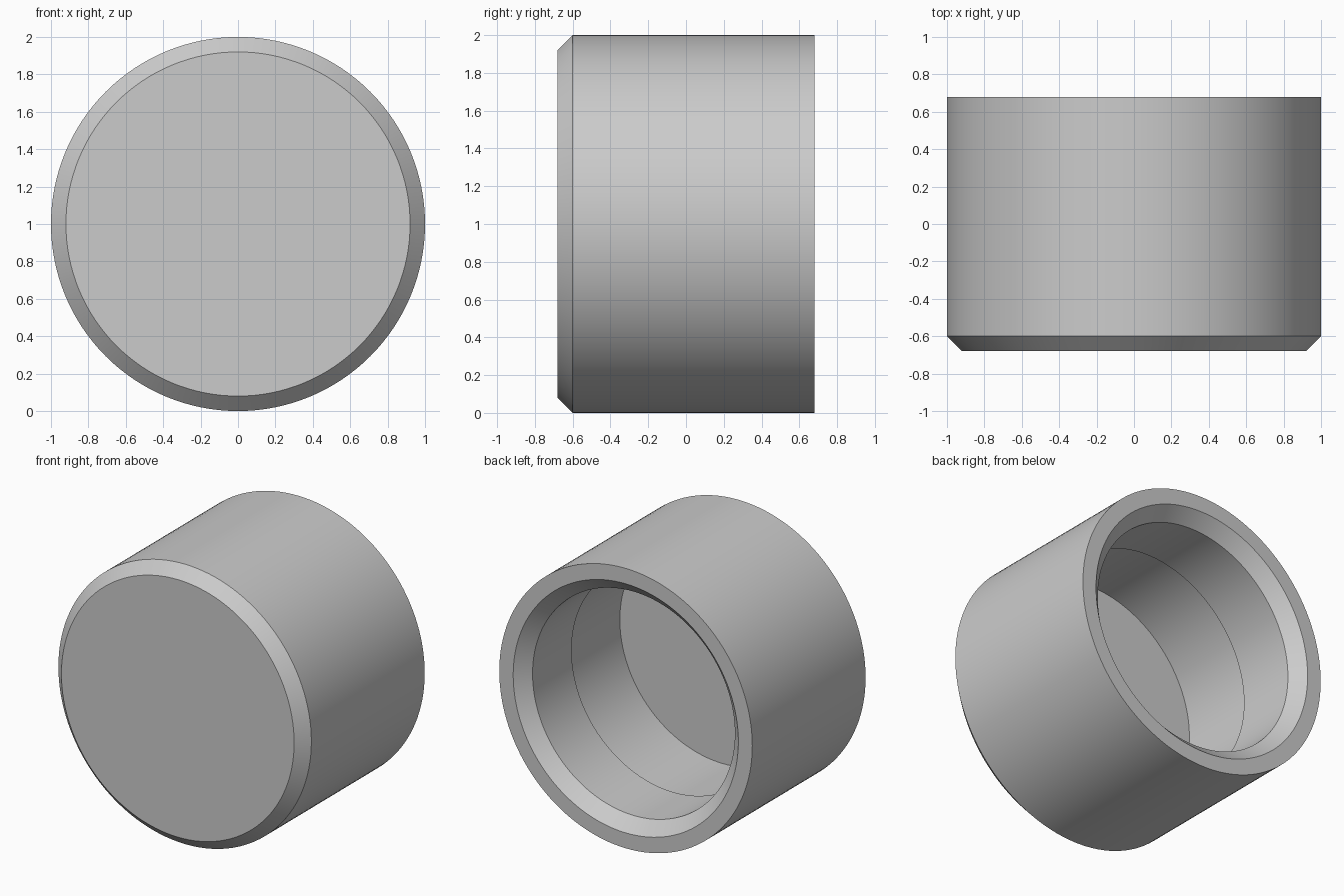
import bpy, bmesh, math
from mathutils import Matrix, Vector

cube = bpy.data.objects.get("Cube")
if cube:
    bpy.data.objects.remove(cube, do_unlink=True)

SIDES = 128
HALF = 0.68      # half the depth along y
CHAMFER = 0.08
BORE = 0.80      # bore radius near the mouth
RELIEF = 0.81    # slightly wider bore near the floor

# Plain grey
grey = bpy.data.materials.new("plain grey")
grey.use_nodes = True
colour = (0.6, 0.6, 0.6, 1)
grey.diffuse_color = colour
grey.node_tree.nodes["Principled BSDF"].inputs["Base Color"].default_value = colour

# Half section as (radius, y), from the front centre round to the bore floor
profile = [
    (0, -HALF),
    (1 - CHAMFER, -HALF),
    (1, -HALF + CHAMFER),
    (1, HALF),
    (BORE + 0.09, HALF),
    (BORE, HALF - 0.09),
    (BORE, HALF - 0.53),
    (RELIEF, HALF - 0.53),
    (RELIEF, -0.41),
    (0, -0.41),
]

# Cap body: the section turned about the y axis
bm = bmesh.new()
verts = [bm.verts.new((r, y, 0)) for r, y in profile]
edges = [bm.edges.new(pair) for pair in zip(verts, verts[1:])]
bmesh.ops.spin(bm, geom=verts + edges, cent=(0, 0, 0), axis=(0, 1, 0),
               angle=math.tau, steps=SIDES, use_merge=True)
bmesh.ops.remove_doubles(bm, verts=bm.verts, dist=0.0001)
bmesh.ops.recalc_face_normals(bm, faces=bm.faces)
bmesh.ops.translate(bm, verts=bm.verts, vec=(0, 0, 1))

mesh = bpy.data.meshes.new("end_cap")
bm.to_mesh(mesh)
bm.free()
mesh.materials.append(grey)
cap = bpy.data.objects.new("end_cap", mesh)
bpy.context.collection.objects.link(cap)

# Smooth walls with crisp edges
bpy.ops.object.select_all(action="DESELECT")
cap.select_set(True)
bpy.context.view_layer.objects.active = cap
bpy.ops.object.shade_smooth_by_angle(angle=math.radians(30))
